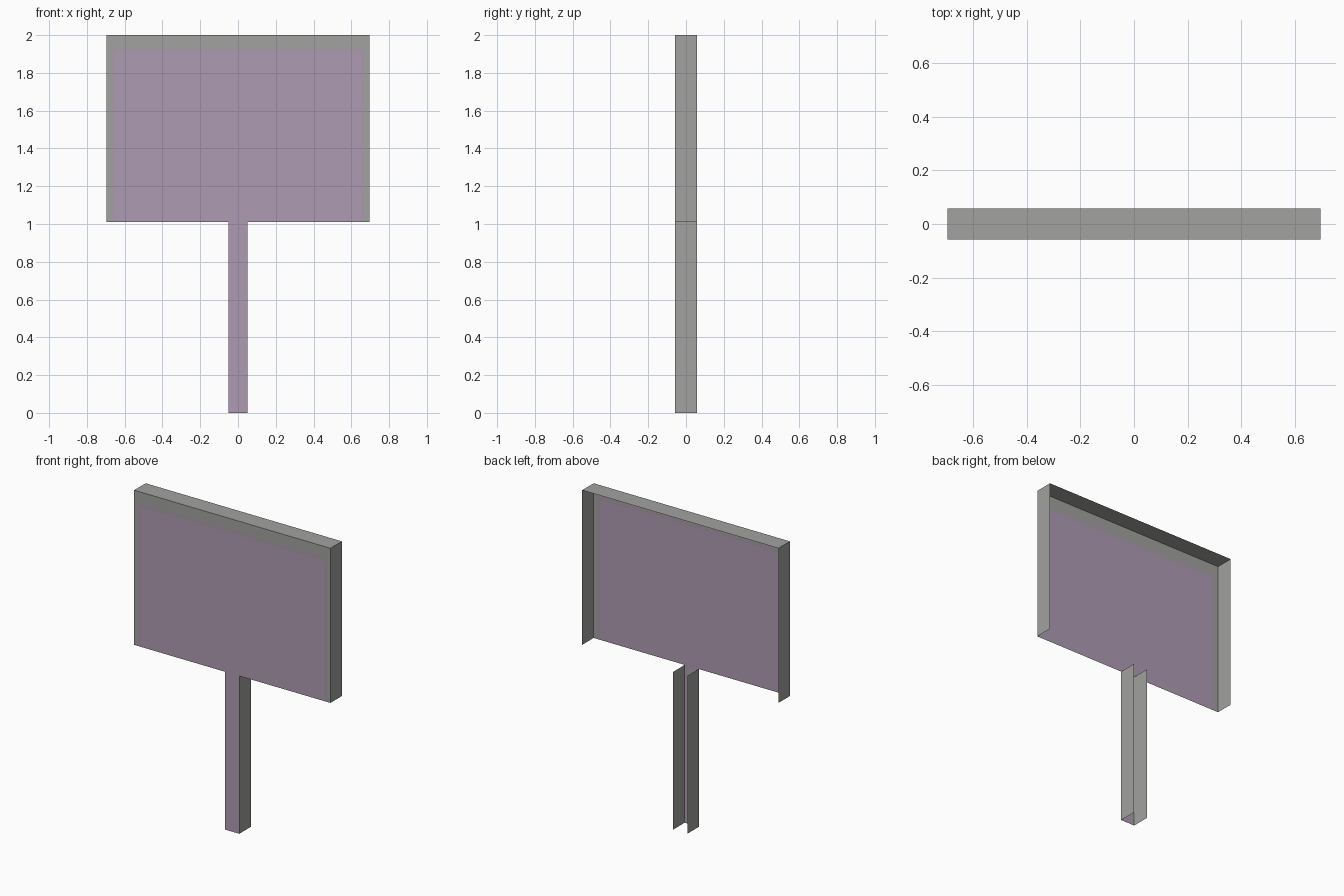
import bpy
import bmesh
from mathutils import Vector

cube = bpy.data.objects.get("Cube")
if cube:
    bpy.data.objects.remove(cube, do_unlink=True)


def make_material(name, color):
    mat = bpy.data.materials.new(name)
    mat.use_nodes = True
    mat.diffuse_color = (*color, 1)
    bsdf = mat.node_tree.nodes["Principled BSDF"]
    bsdf.inputs["Base Color"].default_value = (*color, 1)
    bsdf.inputs["Roughness"].default_value = 0.9
    return mat


MATERIALS = [
    make_material("muted purple", (0.43, 0.33, 0.45)),
    make_material("frame grey", (0.36, 0.36, 0.35)),
    make_material("grey purple blend", (0.39, 0.34, 0.39)),
]
PURPLE, GREY, BLEND = range(3)
HALF_DEPTH = 0.058
JOINT = 1.01      # height where the post meets the board


def open_box(name, half_width, bottom, top, open_sides, cuts, color_rule):
    """Thin-walled box without the sides facing the open directions."""
    bm = bmesh.new()
    bmesh.ops.create_cube(bm, size=1)
    bmesh.ops.scale(bm, verts=bm.verts,
                    vec=(2 * half_width, 2 * HALF_DEPTH, top - bottom))
    bmesh.ops.translate(bm, verts=bm.verts, vec=(0, 0, (top + bottom) / 2))
    bm.normal_update()
    doomed = [f for f in bm.faces
              if any(f.normal.dot(Vector(d)) > 0.9 for d in open_sides)]
    bmesh.ops.delete(bm, geom=doomed, context="FACES")
    # Split the front sheet along the colour borders
    for point, normal in cuts:
        front = [f for f in bm.faces if f.normal.y < -0.9]
        edges = {e for f in front for e in f.edges}
        verts = {v for f in front for v in f.verts}
        bmesh.ops.bisect_plane(bm, geom=front + list(edges) + list(verts),
                               plane_co=point, plane_no=normal)
        bm.normal_update()
    for f in bm.faces:
        is_front = f.normal.y < -0.9
        f.material_index = color_rule(f.calc_center_median()) if is_front else GREY
    mesh = bpy.data.meshes.new(name)
    bm.to_mesh(mesh)
    bm.free()
    for mat in MATERIALS:
        mesh.materials.append(mat)
    obj = bpy.data.objects.new(name, mesh)
    bpy.context.collection.objects.link(obj)
    return obj


BACK, DOWN, UP = (0, 1, 0), (0, 0, -1), (0, 0, 1)

# Sign board: purple field, grey border on the sides and top
SIDE_BORDER, SIDE_FIELD = 0.67, 0.65
TOP_BORDER, TOP_FIELD = 1.935, 1.905


def board_color(c):
    if abs(c.x) > SIDE_BORDER or c.z > TOP_BORDER:
        return GREY
    if abs(c.x) > SIDE_FIELD or c.z > TOP_FIELD:
        return BLEND
    return PURPLE


board_cuts = [((s * x, 0, 0), (1, 0, 0))
              for x in (SIDE_BORDER, SIDE_FIELD) for s in (-1, 1)]
board_cuts += [((0, 0, z), UP) for z in (TOP_BORDER, TOP_FIELD)]
open_box("sign_board", 0.695, JOINT, 2.0, (BACK, DOWN), board_cuts, board_color)

# Post: a channel open at the back and both ends
open_box("sign_post", 0.05, 0.0, JOINT, (BACK, DOWN, UP), [], lambda c: PURPLE)
